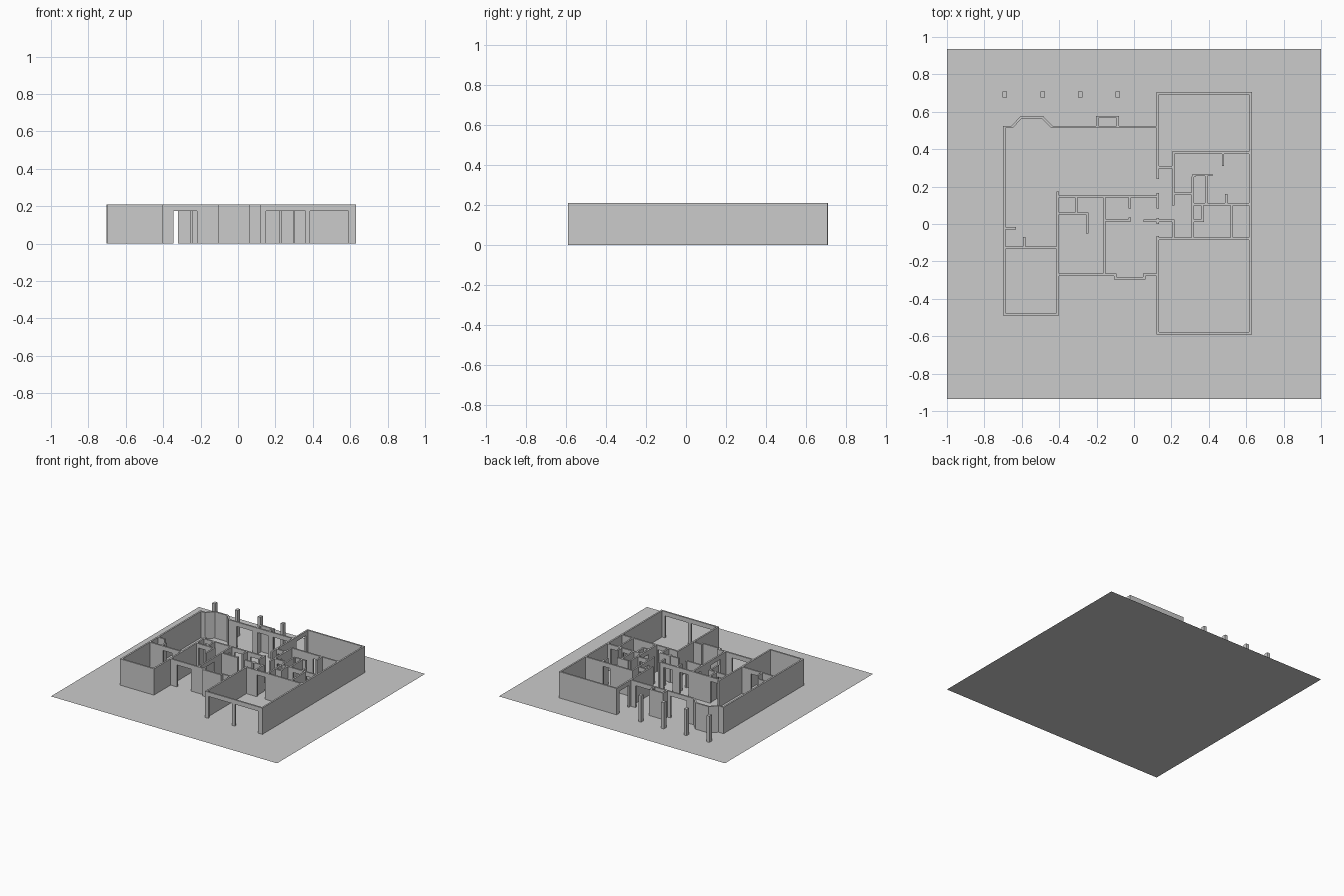
import bpy, bmesh
from mathutils import Vector

if "Cube" in bpy.data.objects:
    bpy.data.objects.remove(bpy.data.objects["Cube"])

H, HEAD, T = 0.21, 0.175, 0.013   # wall height, door head height, wall thickness


def add_box(bm, x0, x1, y0, y1, z0, z1):
    r = bmesh.ops.create_cube(bm, size=1)
    for v in r['verts']:
        v.co = Vector((x0 + (v.co.x + .5) * (x1 - x0),
                       y0 + (v.co.y + .5) * (y1 - y0),
                       z0 + (v.co.z + .5) * (z1 - z0)))


def finish(bm, name):
    me = bpy.data.meshes.new(name)
    bm.to_mesh(me)
    bm.free()
    ob = bpy.data.objects.new(name, me)
    bpy.context.collection.objects.link(ob)
    return ob


def wall(name, axis, c, a, b, doors=(), t=T):
    """Straight wall along an axis, centred on c, with headed door openings."""
    bm = bmesh.new()

    def piece(p, q, z0):
        if axis == 'x':
            add_box(bm, p, q, c - t / 2, c + t / 2, z0, H)
        else:
            add_box(bm, c - t / 2, c + t / 2, p, q, z0, H)
    pos = a
    for d0, d1 in doors:
        piece(pos, d0, 0)
        piece(d0, d1, HEAD)
        pos = d1
    piece(pos, b, 0)
    return finish(bm, name)


# Flat ground sheet
bm = bmesh.new()
bmesh.ops.create_grid(bm, x_segments=1, y_segments=1, size=1)
for v in bm.verts:
    v.co.y *= 0.935
finish(bm, "ground")

# Porch columns
for i in range(4):
    bm = bmesh.new()
    x = -0.69 + i * 0.2013
    add_box(bm, x - .012, x + .012, .677, .708, 0, H)
    finish(bm, f"porch_column_{i + 1}")

# Bay window wall: offset profile extruded upward
outer = [(-.70, .525), (-.655, .525), (-.605, .578), (-.487, .578), (-.435, .525), (-.42, .525)]
inner = [(-.70, .512), (-.65, .512), (-.599, .565), (-.493, .565), (-.441, .512), (-.42, .512)]
bm = bmesh.new()
f = bm.faces.new([bm.verts.new((x, y, 0)) for x, y in outer + inner[::-1]])
r = bmesh.ops.extrude_face_region(bm, geom=[f])
bmesh.ops.translate(bm, vec=(0, 0, H), verts=[g for g in r['geom'] if isinstance(g, bmesh.types.BMVert)])
bmesh.ops.recalc_face_normals(bm, faces=bm.faces)
finish(bm, "bay_window_wall")

# Outer shell
shell = [
    ("left_wall", 'y', -.693, -.49, .525, ()),
    ("back_wall", 'x', .5185, -.42, .13, [(-.37, -.23), (-.185, -.095), (-.05, .08)]),
    ("fireplace_back", 'x', .572, -.203, -.08, ()),
    ("fireplace_left", 'y', -.197, .52, .578, ()),
    ("fireplace_right", 'y', -.087, .52, .578, ()),
    ("back_bedroom_left_wall", 'y', .127, .24, .706, [(.55, .67)]),
    ("back_bedroom_back_wall", 'x', .699, .12, .63, ()),
    ("right_wall", 'y', .622, -.59, .706, ()),
    ("garage_front_wall", 'x', -.583, .12, .63, [(.15, .36), (.385, .59)]),
    ("garage_left_wall", 'y', .127, -.59, -.065, ()),
    ("garage_back_wall", 'x', -.078, .12, .63, [(.225, .30)]),
    ("side_room_front_wall", 'x', -.483, -.70, -.40, ()),
    ("side_room_back_wall", 'x', -.126, -.70, -.405, [(-.57, -.49)]),
    ("centre_left_wall", 'y', -.407, -.49, .175, ()),
    ("entry_wall", 'x', -.272, -.41, -.10, [(-.345, -.22)]),
    ("front_bump_wall", 'x', -.291, -.105, .06, ()),
    ("front_bump_left", 'y', -.10, -.297, -.265, ()),
    ("front_bump_right", 'y', .054, -.297, -.265, ()),
    ("front_right_wall", 'x', -.272, .05, .13, ()),
]
# Inner partitions
rooms = [
    ("kitchen_wall", 'x', .147, -.41, .13, [(-.385, -.322), (-.13, -.05), (.01, .09)]),
    ("closet_front", 'x', .056, -.41, -.245, [(-.385, -.322)]),
    ("closet_divider", 'y', -.309, .056, .147, ()),
    ("closet_side", 'y', -.25, -.05, .062, ()),
    ("entry_right_wall", 'y', -.16, -.272, .147, [(-.20, -.08), (.05, .12)]),
    ("dining_wall", 'x', .02, -.16, -.015, ()),
    ("dining_stub_low", 'y', -.022, .014, .036, ()),
    ("dining_stub_high", 'y', -.022, .083, .147, ()),
    ("hall_wall", 'x', .018, .05, .21, ()),
    ("hall_post_high", 'y', .127, .083, .165, ()),
    ("hall_post_low", 'y', .127, 0, .032, ()),
    ("laundry_wall", 'y', .209, -.078, .024, ()),
    ("alcove_stub_left", 'x', -.022, -.69, -.63, ()),
    ("alcove_stub_front", 'y', -.587, -.126, -.07, ()),
    ("bedroom_ledge_wall", 'x', .304, .13, .21, [(.14, .195)]),
    ("back_bedroom_front_wall", 'x', .382, .205, .62, [(.40, .46)]),
    ("bath_left_wall", 'y', .209, .10, .388, [(.18, .25)]),
    ("bath_front_wall", 'x', .162, .21, .32, [(.235, .295)]),
    ("suite_divider", 'y', .315, -.078, .255, [(.03, .09)]),
    ("shower_back", 'x', .262, .325, .42, ()),
    ("shower_side", 'y', .386, .105, .262, ()),
    ("bath_stub_back", 'y', .476, .31, .382, ()),
    ("suite_cross_wall", 'x', .106, .315, .62, [(.415, .48), (.53, .59)]),
    ("suite_stub", 'y', .493, .106, .16, ()),
    ("linen_side", 'y', .364, .018, .106, ()),
    ("linen_front", 'x', .018, .315, .375, ()),
    ("store_divider", 'y', .522, -.078, .106, ()),
]
for name, axis, c, a, b, doors in shell + rooms:
    wall(name, axis, c, a, b, doors)

# Small chamfer piece at the shower corner
bm = bmesh.new()
add_box(bm, .311, .329, .25, .264, 0, H)
finish(bm, "shower_corner")
